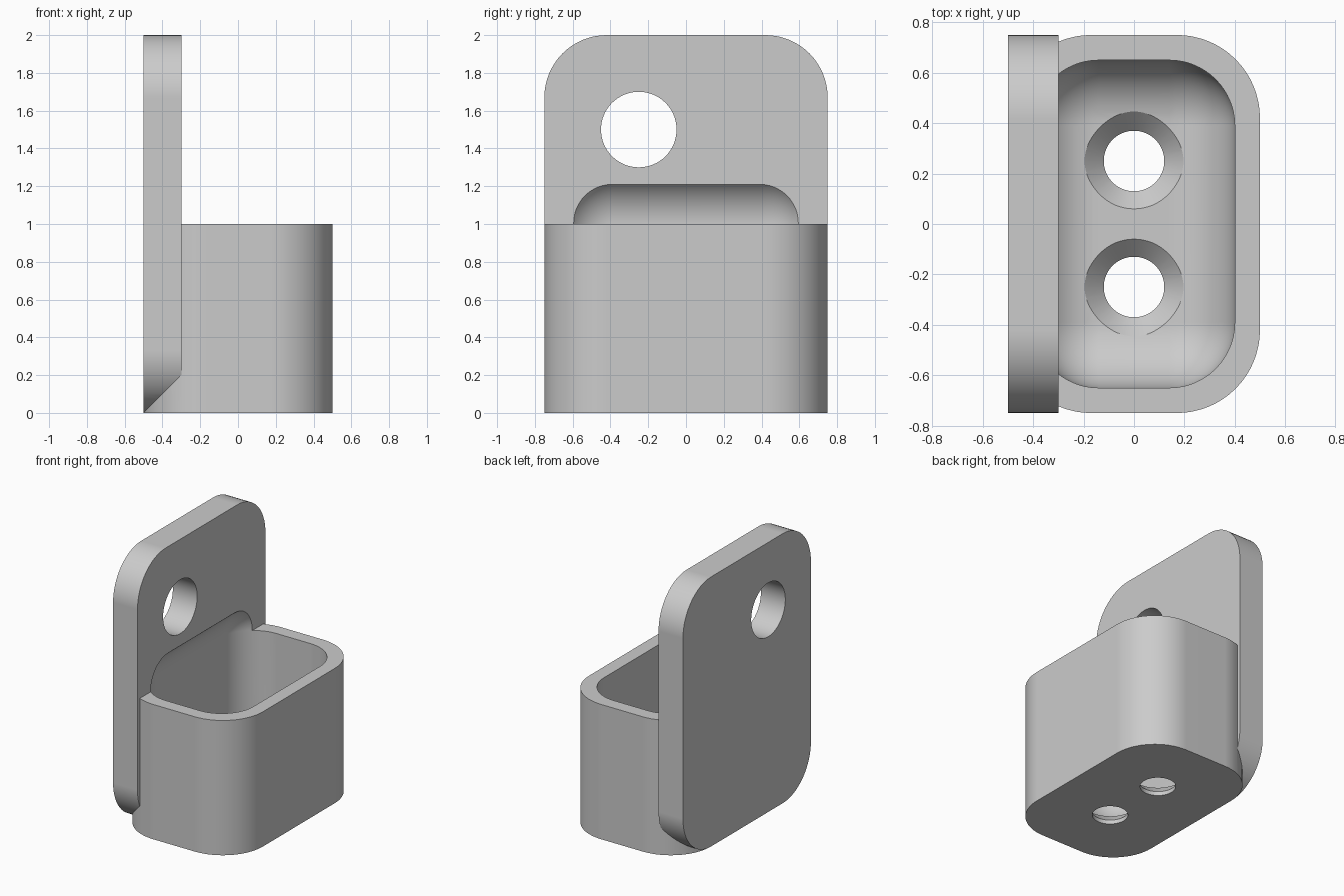
import bpy
import bmesh
import math
from mathutils import Matrix, Vector

cube = bpy.data.objects.get("Cube")
if cube:
    bpy.data.objects.remove(cube, do_unlink=True)

grey = bpy.data.materials.new("plain_grey")
grey.use_nodes = True
colour = (0.6, 0.6, 0.6, 1)
grey.diffuse_color = colour
grey.node_tree.nodes["Principled BSDF"].inputs["Base Color"].default_value = colour


def finish(name, bm):
    mesh = bpy.data.meshes.new(name)
    bm.to_mesh(mesh)
    bm.free()
    mesh.materials.append(grey)
    obj = bpy.data.objects.new(name, mesh)
    bpy.context.collection.objects.link(obj)
    return obj


def rounded_block(name, low, high, radius, axis=None, segments=16):
    """Block with edges along one axis rounded, or every edge if axis is None."""
    low, high = Vector(low), Vector(high)
    bm = bmesh.new()
    bmesh.ops.create_cube(bm, size=1, matrix=Matrix.Translation((low + high) / 2)
                          @ Matrix.Diagonal((high - low).to_4d()))
    edges = [e for e in bm.edges if axis is None
             or abs((e.verts[0].co - e.verts[1].co)[axis]) > 0.01]
    bmesh.ops.bevel(bm, geom=edges, offset=radius, offset_type='OFFSET',
                    segments=segments, profile=0.5, affect='EDGES')
    return finish(name, bm)


def cone(name, centre, r_low, r_high, depth, turn=Matrix()):
    bm = bmesh.new()
    bmesh.ops.create_cone(bm, cap_ends=True, segments=64, radius1=r_low,
                          radius2=r_high, depth=depth,
                          matrix=Matrix.Translation(centre) @ turn)
    return finish(name, bm)


def combine(obj, other, operation):
    bpy.context.view_layer.objects.active = obj
    mod = obj.modifiers.new(operation.lower(), 'BOOLEAN')
    mod.object, mod.operation, mod.solver = other, operation, 'EXACT'
    bpy.ops.object.modifier_apply(modifier=mod.name)
    bpy.data.objects.remove(other, do_unlink=True)


# Cup and upright back plate, joined into one solid
holder = rounded_block("wall_holder", (-0.5, -0.75, 0), (0.5, 0.75, 1), 0.33, axis=2)
plate = rounded_block("back_plate", (-0.5, -0.75, 0), (-0.3, 0.75, 2), 0.33, axis=0)
combine(holder, plate, 'UNION')

# Soft-edged pocket that also dishes into the plate
pocket = rounded_block("pocket_cutter", (-0.4, -0.65, 0.1), (0.4, 0.65, 1.265), 0.26)
combine(holder, pocket, 'DIFFERENCE')

# Countersunk drain holes in the floor
for y in (-0.25, 0.25):
    combine(holder, cone("drain_cutter", (0, y, 0), 0.12, 0.12, 0.4), 'DIFFERENCE')
    combine(holder, cone("sink_cutter", (0, y, 0.08), 0.12, 0.22, 0.1), 'DIFFERENCE')

# Hanging hole through the plate
turn = Matrix.Rotation(math.pi / 2, 4, 'Y')
combine(holder, cone("hanging_cutter", (-0.4, -0.25, 1.5), 0.2, 0.2, 0.5, turn), 'DIFFERENCE')

# Smooth curves, crisp edges, flat faces kept flat
bpy.ops.object.select_all(action='DESELECT')
holder.select_set(True)
bpy.context.view_layer.objects.active = holder
bpy.ops.object.shade_smooth_by_angle(angle=math.radians(25))
weighted = holder.modifiers.new("weighted_normals", 'WEIGHTED_NORMAL')
weighted.keep_sharp = True
